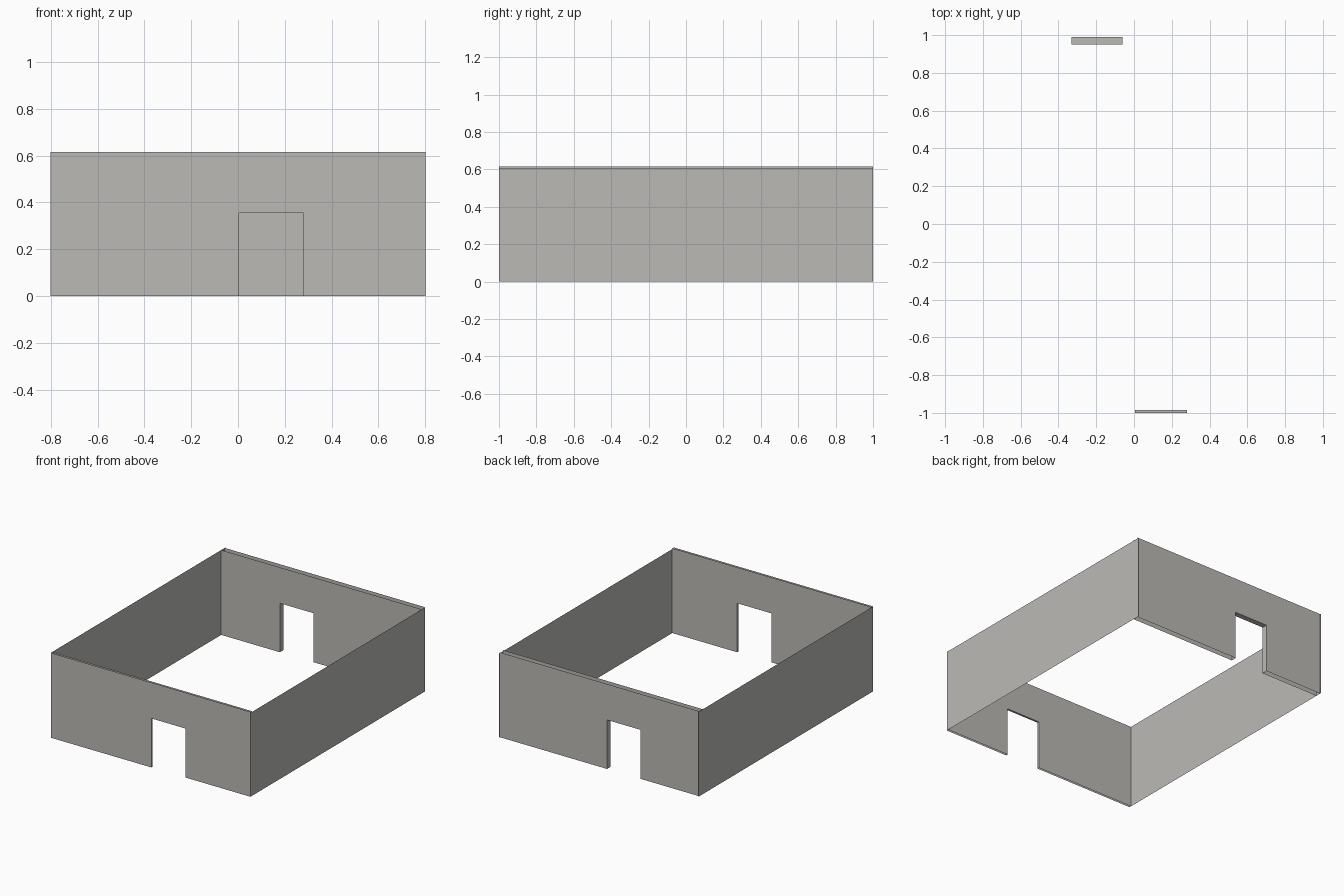
import bpy
import bmesh

if "Cube" in bpy.data.objects:
    bpy.data.objects.remove(bpy.data.objects["Cube"])

W, D, H = 0.8, 1.0, 0.615   # half width, half depth, wall height

mat = bpy.data.materials.new("warm_grey")
mat.diffuse_color = (0.50, 0.49, 0.465, 1.0)
mat.use_nodes = True
mat.node_tree.nodes["Principled BSDF"].inputs["Base Color"].default_value = mat.diffuse_color


def finish(bm, name):
    me = bpy.data.meshes.new(name)
    bm.to_mesh(me)
    bm.free()
    me.materials.append(mat)
    ob = bpy.data.objects.new(name, me)
    bpy.context.collection.objects.link(ob)
    return ob


def side_wall(name, x, height):
    """Single-sheet wall facing away from the centre."""
    bm = bmesh.new()
    pts = [(x, -D, 0), (x, D, 0), (x, D, height), (x, -D, height)]
    if x < 0:
        pts.reverse()
    bm.faces.new([bm.verts.new(p) for p in pts])
    finish(bm, name)


def door_wall(name, y_out, y_in, x0, x1, door_h):
    """Outer and inner skins with a doorway, joined only by the door reveal."""
    outline = [(-W, 0), (x0, 0), (x0, door_h), (x1, door_h),
               (x1, 0), (W, 0), (W, H), (-W, H)]
    bm = bmesh.new()
    outer = [bm.verts.new((x, y_out, z)) for x, z in outline]
    inner = [bm.verts.new((x, y_in, z)) for x, z in outline]
    # outline runs anticlockwise seen from -y, so flip for the back wall
    front = y_out < 0
    bm.faces.new(outer if front else outer[::-1])
    bm.faces.new(inner[::-1] if front else inner)
    # jamb, lintel, jamb
    for i in (1, 2, 3):
        quad = [outer[i], inner[i], inner[i + 1], outer[i + 1]]
        bm.faces.new(quad if front else quad[::-1])
    finish(bm, name)


# side walls
side_wall("left_wall", -W, H)
side_wall("right_wall", W, 0.608)

# end walls with doorways
door_wall("front_wall", -D, -0.985, 0.005, 0.28, 0.355)
door_wall("back_wall", 0.99, 0.95, -0.33, -0.06, 0.355)
